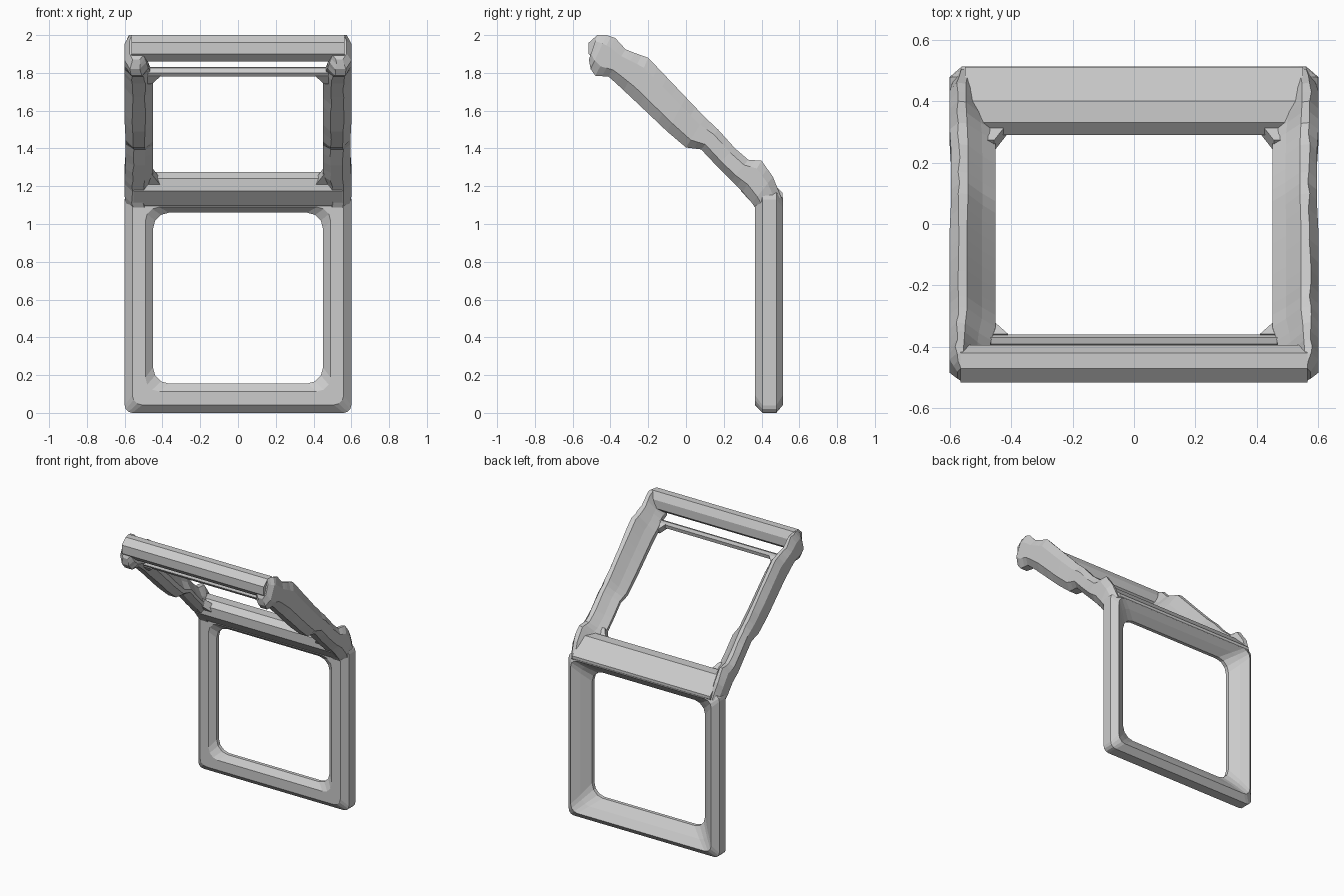
import bpy, bmesh, math, random

if "Cube" in bpy.data.objects:
    bpy.data.objects.remove(bpy.data.objects["Cube"])

random.seed(4)


def finish(name, bm):
    bmesh.ops.recalc_face_normals(bm, faces=bm.faces[:])
    me = bpy.data.meshes.new(name)
    bm.to_mesh(me)
    bm.free()
    ob = bpy.data.objects.new(name, me)
    bpy.context.collection.objects.link(ob)
    return ob


def loft(name, rings, closed=False):
    """Skin a list of equal-length vertex rings; cap the ends unless closed."""
    bm = bmesh.new()
    vs = [[bm.verts.new(p) for p in r] for r in rings]
    n = len(rings[0])
    pairs = list(zip(vs, vs[1:])) + ([(vs[-1], vs[0])] if closed else [])
    for a, b in pairs:
        for i in range(n):
            j = (i + 1) % n
            bm.faces.new((a[i], a[j], b[j], b[i]))
    if not closed:
        bm.faces.new(vs[0])
        bm.faces.new(vs[-1])
    return finish(name, bm)


def lerp(a, b, t):
    return a + (b - a) * t


def round_rect(t, y):
    """Rounded rectangle in the xz plane; t=0 outer edge, t=1 opening edge."""
    hx, z0, z1, r = (lerp(a, b, t) for a, b in
                     ((.6, .45), (0, .155), (1.17, 1.06), (.04, .085)))
    pts = []
    for k, (sx, zc) in enumerate(((1, z1 - r), (-1, z1 - r), (-1, z0 + r), (1, z0 + r))):
        for s in range(4):
            a = math.radians(90 * k + 30 * s)
            pts.append((sx * (hx - r) + r * math.cos(a), y, zc + r * math.sin(a)))
    return pts


def bar(name, profile, hx):
    """Extrude a yz profile along x."""
    return loft(name, [[(x, y, z) for y, z in profile] for x in (-hx, hx)])


# Lower upright frame: chamfered front, wide slanted inner back
section = [(0, .405), (.27, .365), (.73, .365), (1, .40),
           (1, .425), (.62, .475), (.27, .513), (0, .478)]
loft("lower_frame", [round_rect(t, y) for t, y in section], closed=True)

# Cross rail at the bend
bar("middle_rail", [(.41, 1.065), (.425, 1.07), (.475, 1.105), (.511, 1.145), (.511, 1.165),
                    (.40, 1.275), (.33, 1.275), (.29, 1.24), (.29, 1.175), (.36, 1.10)], .55)

# Top rail and the thin rod just below it
bar("top_rail", [(-.515, 1.90), (-.475, 1.86), (-.43, 1.86), (-.393, 1.89),
                 (-.393, 1.95), (-.42, 2.0), (-.47, 2.0), (-.515, 1.96)], .565)
bar("thin_rod", [(-.40, 1.80), (-.385, 1.78), (-.365, 1.785), (-.36, 1.81),
                 (-.37, 1.83), (-.39, 1.825)], .5)

# Sloping side rails: lower point, upper point, inner x, outer x
stations = [
    (.39, 1.05, .505, 1.14, .46, .585), (.35, 1.11, .46, 1.25, .46, .60),
    (.30, 1.17, .40, 1.335, .46, .60), (.24, 1.23, .33, 1.34, .45, .60),
    (.16, 1.31, .26, 1.40, .45, .595), (.08, 1.395, .17, 1.50, .45, .595),
    (.00, 1.405, .10, 1.565, .45, .595), (-.10, 1.49, .00, 1.67, .45, .60),
    (-.20, 1.585, -.10, 1.775, .45, .60), (-.29, 1.67, -.20, 1.88, .45, .60),
    (-.37, 1.745, -.27, 1.905, .45, .60), (-.41, 1.78, -.32, 1.925, .465, .60),
    (-.48, 1.785, -.375, 1.985, .475, .60), (-.505, 1.82, -.42, 2.0, .485, .60),
    (-.514, 1.87, -.47, 2.0, .50, .575)]
dense = []
for a, b in zip(stations, stations[1:]):
    dense += [a, tuple(lerp(p, q, .5) for p, q in zip(a, b))]
dense.append(stations[-1])


def rail_ring(st, side):
    """Section with a ridge near the outside and a slanted inner top."""
    by, bz, ty, tz, xi, xo = st
    w = xo - xi
    ring = []
    for u, v in ((.28, 0), (.72, 0), (1, .25), (1, .75),
                 (.82, 1), (.62, .97), (.3, .62), (0, .35), (0, .2)):
        wob = random.uniform(-.004, .004) if v in (0, 1) else 0
        ring.append((side * (xi + w * u + wob), lerp(by, ty, v), lerp(bz, tz, v)))
    return ring


def gusset(name, side, corner, along, x_tip):
    """Small wedge that rounds off a corner of the upper opening."""
    rings = []
    for t in (-.025, .025):
        rings.append([(side * x, y + t * .7, z + t * .72) for x, (y, z) in
                      ((.48, corner), (x_tip, corner), (.455, along), (.48, along))])
    loft(name, rings)


for side, label in ((-1, "left"), (1, "right")):
    loft(label + "_sloping_rail", [rail_ring(s, side) for s in dense])
    gusset(label + "_lower_gusset", side, (.325, 1.21), (.255, 1.28), .40)
    gusset(label + "_upper_gusset", side, (-.375, 1.80), (-.335, 1.76), .41)
